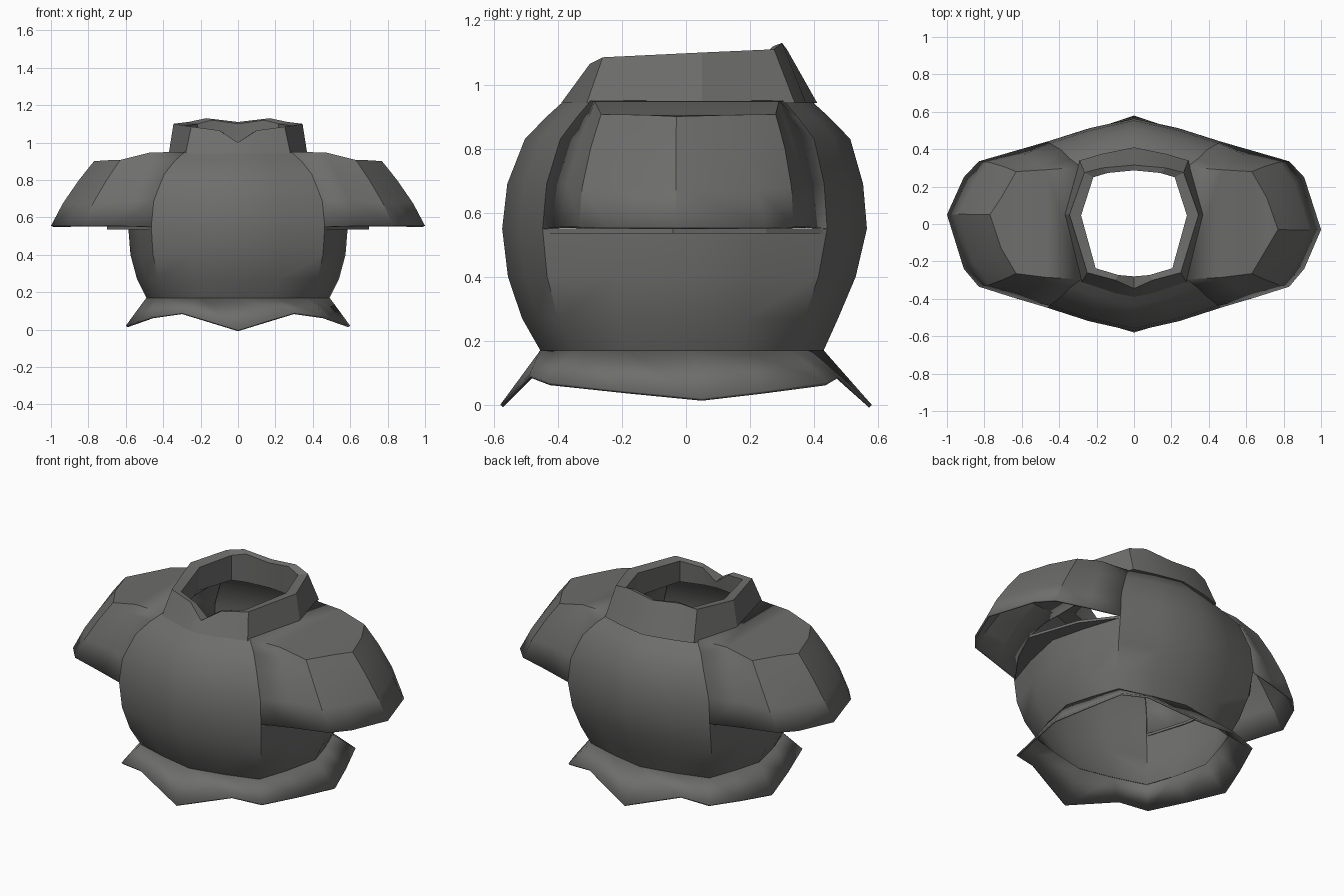
import bpy, bmesh, math

if "Cube" in bpy.data.objects:
    bpy.data.objects.remove(bpy.data.objects["Cube"])

steel = bpy.data.materials.new("dark_grey")
steel.diffuse_color = (0.155, 0.155, 0.152, 1)
steel.use_nodes = True
steel.node_tree.nodes["Principled BSDF"].inputs["Base Color"].default_value = steel.diffuse_color


def make(name, verts, faces, angle=30, thick=0):
    me = bpy.data.meshes.new(name)
    bm = bmesh.new()
    vs = [bm.verts.new(v) for v in verts]
    for f in faces:
        bm.faces.new([vs[i] for i in f])
    bmesh.ops.recalc_face_normals(bm, faces=bm.faces)
    bm.to_mesh(me)
    bm.free()
    me.materials.append(steel)
    ob = bpy.data.objects.new(name, me)
    bpy.context.collection.objects.link(ob)
    me.shade_smooth()
    me.set_sharp_from_angle(angle=math.radians(angle))
    if thick:
        m = ob.modifiers.new("thickness", "SOLIDIFY")
        m.thickness = thick
        m.offset = -1
    return ob


def grid(rows, n, wrap=True, close=False):
    """Quad indices for stacked rings of n points."""
    out = []
    for r in range(rows if close else rows - 1):
        s = (r + 1) % rows
        for i in range(n if wrap else n - 1):
            j = (i + 1) % n
            out.append((r * n + i, r * n + j, s * n + j, s * n + i))
    return out


def mirror(half):
    """Complete a half ring (front to back, x >= 0) across x = 0."""
    return half + [(-p[0],) + tuple(p[1:]) for p in half[-2:0:-1]]


# Barrel body: z, half width, front depth, back depth
levels = [(0.17, .49, .455, .43), (0.27, .54, .512, .475), (0.40, .575, .556, .53),
          (0.55, .587, .574, .565), (0.69, .57, .558, .553), (0.83, .50, .503, .513),
          (0.90, .43, .435, .445), (0.95, .36, .38, .39)]
plan = [(0, 1), (.41, .905), (.79, .78), (.91, .40), (1, 0)]


def ring(level):
    z, w, f, b = level
    half = [(w * u, -f * v + (.02 if v == 0 else 0), z) for u, v in plan]
    half += [(w * u, b * v, z) for u, v in plan[-2::-1]]
    return mirror(half)


rings = [ring(l) for l in levels]
N = len(rings[0])
# side faces above the armholes are left open
faces = [f for f in grid(len(levels), N)
         if not (f[0] // N >= 3 and f[0] % N in (2, 3, 4, 5, 10, 11, 12, 13))]
make("body_shell", [p for r in rings for p in r], faces, 50)

# Flared skirt with points at front, back and sides
low = mirror([(0, -.58, .0), (.30, -.49, .092), (.46, -.43, .07), (.535, -.19, .043), (.60, .05, .02),
              (.535, .245, .043), (.46, .44, .07), (.30, .48, .092), (0, .58, .0)])
make("skirt", rings[0] + low, grid(2, N), 12, .012)

# Collar with front notch: base x, y, top x, y, z
half = [(0, -.39, 0, -.345, 1.0), (.10, -.37, .10, -.30, 1.065), (.28, -.31, .25, -.26, 1.085),
        (.37, .05, .345, .05, 1.10), (.29, .34, .265, .275, 1.11),
        (.17, .375, .17, .30, 1.13), (0, .41, 0, .315, 1.11)]
base = mirror([(c[0], c[1], .942) for c in half])
rim = mirror([(c[2], c[3], c[4]) for c in half])
inner = [(x * .82, max(y * .91, -.28), z - .01) for x, y, z in rim]
foot = [(x * .84, max(y * .93, -.29), .95) for x, y, z in rim]
make("collar", base + rim + inner + foot, grid(4, len(base), close=True), 15)

# Shoulder pads joined to the body corners, and the ledges beneath them
for side, word, apex in ((1, "right", -.03), (-1, "left", .05)):
    upper = [(.47, -.285, .947), (.63, -.265, .907), (.71, -.13, .905),
             (.77, apex, .90), (.71, .14, .905), (.63, .28, .907), (.47, .29, .947)]
    lower = [(.65, -.392, .555), (.83, -.335, .555), (.91, -.24, .555),
             (1.0, apex, .555), (.91, .25, .555), (.83, .335, .555), (.65, .387, .555)]
    pts = []
    for r in rings[:2:-1]:
        t = (.95 - r[0][2]) / .4
        k = math.sin(math.pi * t)
        row = [tuple(p + (q - p) * t for p, q in zip(a, b)) for a, b in zip(upper, lower)]
        row = [(x * (1 + .02 * k), y * (1 + .05 * k), z) for x, y, z in row]
        pts += [r[2]] + row + [r[6]]
    n = 9
    faces = grid(5, n, wrap=False)
    faces += [(i, i + 1, n - 2 - i, n - 1 - i) for i in range(3)] + [(3, 4, 5)]
    pts = [(side * x, y, z) for x, y, z in pts]
    make("shoulder_pad_" + word, pts, faces, 30, .012)

    shelf = [(.46, -.445), (.60, -.25), (.70, -.04), (.60, .25), (.46, .437),
             (.53, .22), (.575, .02), (.53, -.22)]
    m = len(shelf)
    pts = [(side * x, y, z) for z in (.535, .55) for x, y in shelf]
    faces = grid(2, m)
    for o in (0, m):
        faces += [(o, o + 1, o + 7), (o + 1, o + 2, o + 6, o + 7),
                  (o + 2, o + 3, o + 5, o + 6), (o + 3, o + 4, o + 5)]
    make("arm_ledge_" + word, pts, faces, 15)
